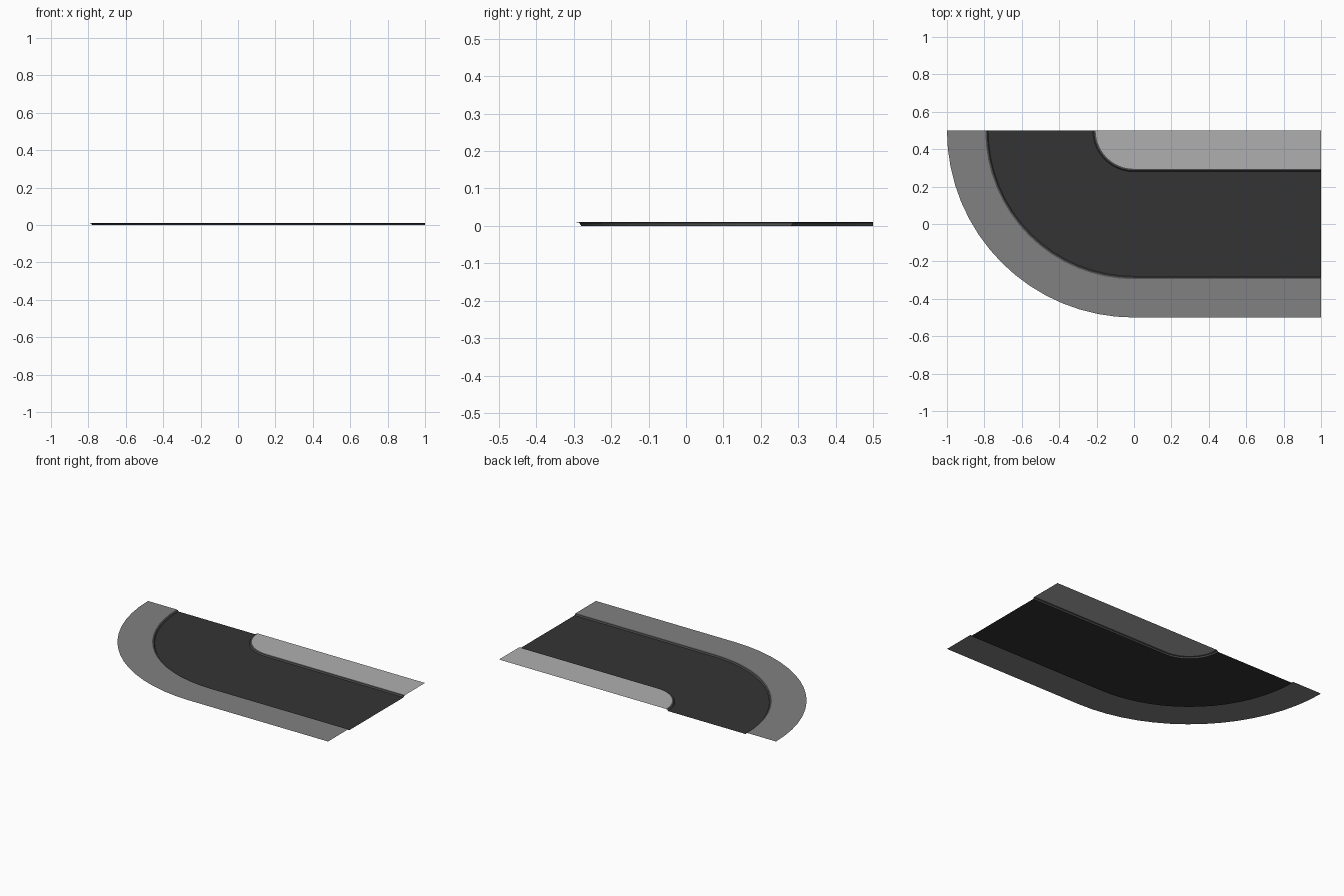
import bpy, bmesh, math

if "Cube" in bpy.data.objects:
    bpy.data.objects.remove(bpy.data.objects["Cube"])

SEGS = 16          # steps around the quarter bend
CY = 0.5           # bend centre is (0, CY)


def material(name, g):
    m = bpy.data.materials.new(name)
    m.diffuse_color = (g, g, g, 1)
    m.use_nodes = True
    m.node_tree.nodes["Principled BSDF"].inputs["Base Color"].default_value = m.diffuse_color
    return m


def sweep(name, profile, mat):
    """Sweep (radius, height) points round the bend, then along the straight."""
    bm = bmesh.new()
    stations = [(math.pi + i / SEGS * math.pi / 2, 0) for i in range(SEGS + 1)]
    stations.append((1.5 * math.pi, 1))
    rows = [[bm.verts.new((dx + r * math.cos(a), CY + r * math.sin(a), z))
             for r, z in profile] for a, dx in stations]
    for r0, r1 in zip(rows, rows[1:]):
        for j in range(len(profile) - 1):
            bm.faces.new((r0[j], r0[j + 1], r1[j + 1], r1[j]))
    bmesh.ops.remove_doubles(bm, verts=bm.verts, dist=1e-5)
    bm.normal_update()
    for f in bm.faces:
        if f.normal.z < 0:
            f.normal_flip()
    me = bpy.data.meshes.new(name)
    bm.to_mesh(me)
    bm.free()
    me.materials.append(mat)
    ob = bpy.data.objects.new(name, me)
    bpy.context.collection.objects.link(ob)
    return ob


asphalt = material("asphalt", 0.034)
kerb = material("kerb_grey", 0.08)
paving = material("paving", 0.22)
light_paving = material("light_paving", 0.43)

H = 0.01
# Road surface
sweep("road", [(0.22, 0), (0.78, 0)], asphalt)
# Kerbs: short vertical wall with a sloped lip
sweep("inner_kerb", [(0.205, H), (0.215, 0.008), (0.22, 0)], kerb)
sweep("outer_kerb", [(0.78, 0), (0.785, 0.008), (0.795, H)], kerb)
# Pavements
sweep("inner_pavement", [(0, H), (0.205, H)], light_paving)
sweep("outer_pavement", [(0.795, H), (1, H)], paving)
